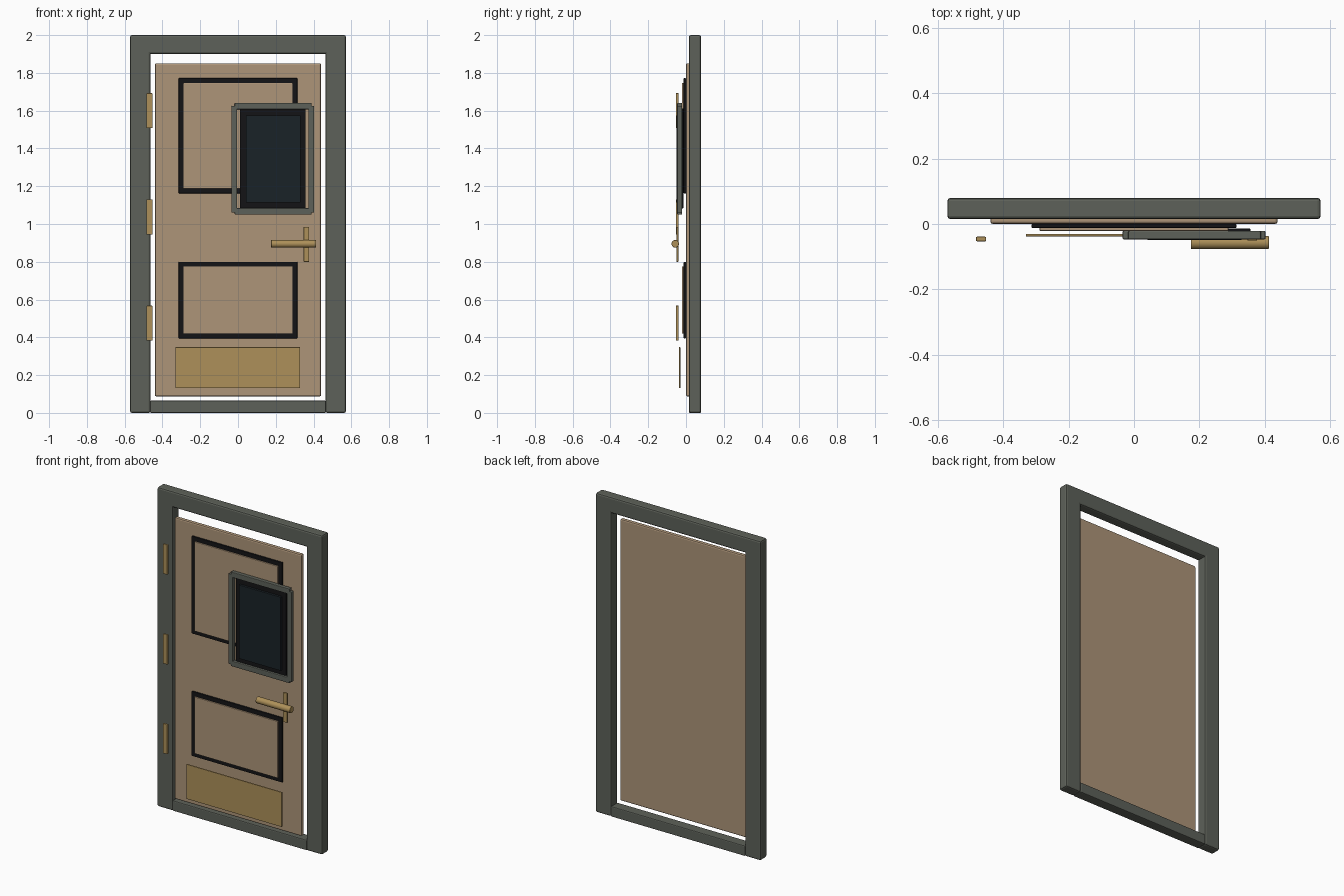
import bpy, bmesh, math

if "Cube" in bpy.data.objects:
    bpy.data.objects.remove(bpy.data.objects["Cube"])


def material(name, rgb):
    m = bpy.data.materials.new(name)
    m.diffuse_color = (*rgb, 1)
    m.use_nodes = True
    m.node_tree.nodes["Principled BSDF"].inputs["Base Color"].default_value = m.diffuse_color
    return m


FRAME = material("grey_paint", (0.11, 0.12, 0.10))
WOOD = material("tan_wood", (0.42, 0.30, 0.19))
BRASS = material("brass", (0.42, 0.28, 0.10))
BLACK = material("black_trim", (0.007, 0.007, 0.008))
GLASS = material("dark_glass", (0.010, 0.016, 0.020))


def finish(bm, name, mat, bevel):
    me = bpy.data.meshes.new(name)
    bm.to_mesh(me)
    bm.free()
    ob = bpy.data.objects.new(name, me)
    bpy.context.collection.objects.link(ob)
    me.materials.append(mat)
    if bevel:
        b = ob.modifiers.new("bevel", 'BEVEL')
        b.width = bevel
        b.segments = 2
        b.limit_method = 'ANGLE'
    return ob


def box(name, x, y, z, mat, bevel=0.0):
    """Box from (min, max) ranges on each axis."""
    bm = bmesh.new()
    bmesh.ops.create_cube(bm, size=1)
    for v in bm.verts:
        for i, (lo, hi) in enumerate((x, y, z)):
            v.co[i] = lo + (v.co[i] + 0.5) * (hi - lo)
    return finish(bm, name, mat, bevel)


# Door frame
FY = (0.015, 0.08)
box("left_jamb", (-0.572, -0.463), FY, (0, 2), FRAME, 0.01)
box("right_jamb", (0.463, 0.572), FY, (0, 2), FRAME, 0.01)
box("head_jamb", (-0.572, 0.572), FY, (1.9, 2), FRAME, 0.01)
box("sill", (-0.466, 0.466), FY, (0, 0.065), FRAME, 0.006)

# Door leaf
box("door_leaf", (-0.44, 0.44), (0, 0.026), (0.087, 1.851), WOOD, 0.008)

# Raised panels on dark backing trim
for name, z0, z1 in (("upper", 1.162, 1.772), ("lower", 0.395, 0.80)):
    box(name + "_trim", (-0.314, 0.314), (-0.012, 0), (z0, z1), BLACK, 0.003)
    box(name + "_panel", (-0.289, 0.289), (-0.021, -0.011),
        (z0 + 0.025, z1 - 0.025), WOOD, 0.002)

# Window: dark surround, glass and four frame bars
box("window_surround", (0.01, 0.357), (-0.034, -0.014), (1.083, 1.612), BLACK, 0.003)
box("window_glass", (0.042, 0.33), (-0.049, -0.034), (1.114, 1.575), GLASS, 0.001)
WY = (-0.047, -0.021)
for side, x0 in (("left", -0.035), ("right", 0.372)):
    box("window_bar_" + side, (x0, x0 + 0.031), WY, (1.06, 1.625), FRAME, 0.004)
for side, z0 in (("bottom", 1.05), ("top", 1.607)):
    box("window_bar_" + side, (-0.018, 0.389), WY, (z0, z0 + 0.034), FRAME, 0.004)

# Kick plate
box("kick_plate", (-0.331, 0.329), (-0.038, -0.030), (0.131, 0.348), BRASS, 0.002)

# Hinges
for i, zc in enumerate((0.475, 1.037, 1.60)):
    box(f"hinge_{i + 1}", (-0.484, -0.453), (-0.053, -0.039),
        (zc - 0.093, zc + 0.093), BRASS, 0.003)

# Handle plate and round lever
box("handle_plate", (0.348, 0.377), (-0.051, -0.041), (0.80, 0.985), BRASS, 0.002)
bm = bmesh.new()
bmesh.ops.create_cone(bm, cap_ends=True, segments=24, radius1=0.02,
                      radius2=0.02, depth=0.238)
lever = finish(bm, "handle_lever", BRASS, 0.002)
lever.location = (0.294, -0.057, 0.895)
lever.rotation_euler = (0, math.pi / 2, 0)
bpy.context.view_layer.objects.active = lever
lever.select_set(True)
bpy.ops.object.shade_smooth_by_angle()
